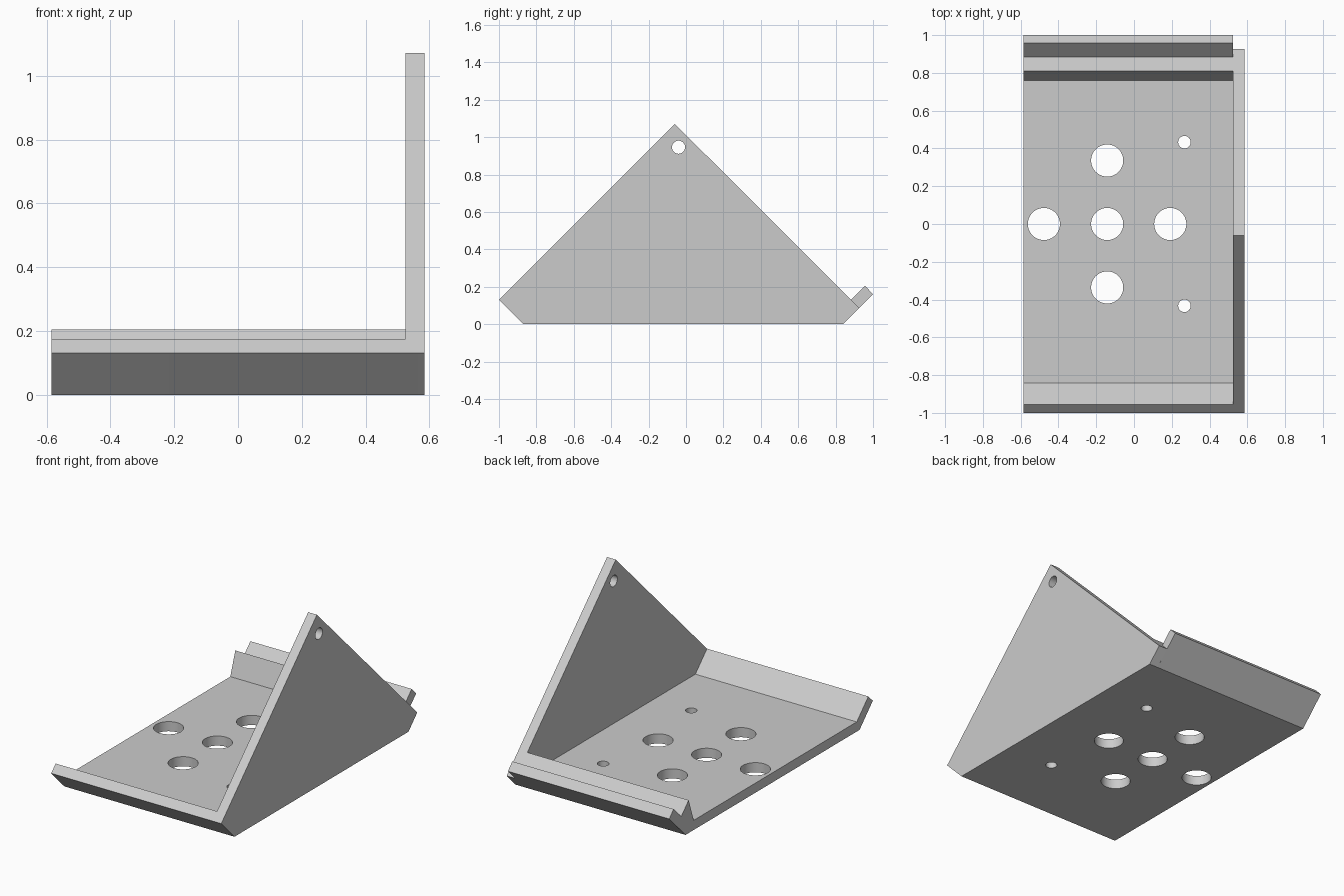
import bpy
import bmesh
from mathutils import Matrix

cube = bpy.data.objects.get("Cube")
if cube:
    bpy.data.objects.remove(cube, do_unlink=True)

grey = bpy.data.materials.new("plain grey")
grey.use_nodes = True
colour = (0.6, 0.6, 0.6, 1)
grey.diffuse_color = colour
grey.node_tree.nodes["Principled BSDF"].inputs["Base Color"].default_value = colour

HALF_WIDTH = 0.585
WALL_INNER = 0.525


def finish(name, bm):
    """Turn a bmesh into a named grey object."""
    bmesh.ops.recalc_face_normals(bm, faces=bm.faces)
    mesh = bpy.data.meshes.new(name)
    bm.to_mesh(mesh)
    bm.free()
    mesh.materials.append(grey)
    obj = bpy.data.objects.new(name, mesh)
    bpy.context.collection.objects.link(obj)
    return obj


def extrude_profile(name, profile, x0, x1):
    """Sweep a (y, z) outline along x."""
    bm = bmesh.new()
    face = bm.faces.new([bm.verts.new((x0, y, z)) for y, z in profile])
    swept = bmesh.ops.extrude_face_region(bm, geom=[face])["geom"]
    moved = [v for v in swept if isinstance(v, bmesh.types.BMVert)]
    bmesh.ops.translate(bm, verts=moved, vec=(x1 - x0, 0, 0))
    return finish(name, bm)


def cylinder(name, radius, centre, axis):
    bm = bmesh.new()
    turn = Matrix.Rotation(1.5707963, 4, "Y") if axis == "x" else Matrix()
    bmesh.ops.create_cone(bm, cap_ends=True, segments=64, radius1=radius,
                          radius2=radius, depth=0.3,
                          matrix=Matrix.Translation(centre) @ turn)
    return finish(name, bm)


def combine(target, tool, operation):
    """Apply a boolean and remove the tool object."""
    mod = target.modifiers.new("boolean", "BOOLEAN")
    mod.operation = operation
    mod.solver = "EXACT"
    mod.object = tool
    bpy.context.view_layer.objects.active = target
    bpy.ops.object.modifier_apply(modifier=mod.name)
    bpy.data.objects.remove(tool, do_unlink=True)


# Base tray with sloping front lip and notched rear hook
bracket = extrude_profile("bracket", [
    (-0.87, 0), (0.84, 0), (1, 0.16), (0.957, 0.205), (0.883, 0.13),
    (0.809, 0.204), (0.76, 0.06), (-0.842, 0.06), (-0.956, 0.175), (-1, 0.131),
], -HALF_WIDTH, WALL_INNER)

# Triangular side wall
side_wall = extrude_profile("side_wall", [
    (-0.87, 0), (0.84, 0), (0.926, 0.087), (-0.06, 1.071), (-1, 0.131),
], WALL_INNER, HALF_WIDTH)
combine(bracket, side_wall, "UNION")

# Large holes in a cross, two small screw holes
holes = [(x, 0, 0.085) for x in (-0.477, -0.142, 0.192)]
holes += [(-0.142, side * 0.336, 0.085) for side in (-1, 1)]
holes += [(0.267, side * 0.433, 0.033) for side in (-1, 1)]
for x, y, radius in holes:
    combine(bracket, cylinder("hole_cutter", radius, (x, y, 0), "z"), "DIFFERENCE")

# Hanging hole near the peak of the wall
peak = cylinder("peak_cutter", 0.035, (0.555, -0.04, 0.946), "x")
combine(bracket, peak, "DIFFERENCE")

bpy.ops.object.select_all(action="DESELECT")
bracket.select_set(True)
bpy.context.view_layer.objects.active = bracket
bpy.ops.object.shade_smooth_by_angle()
